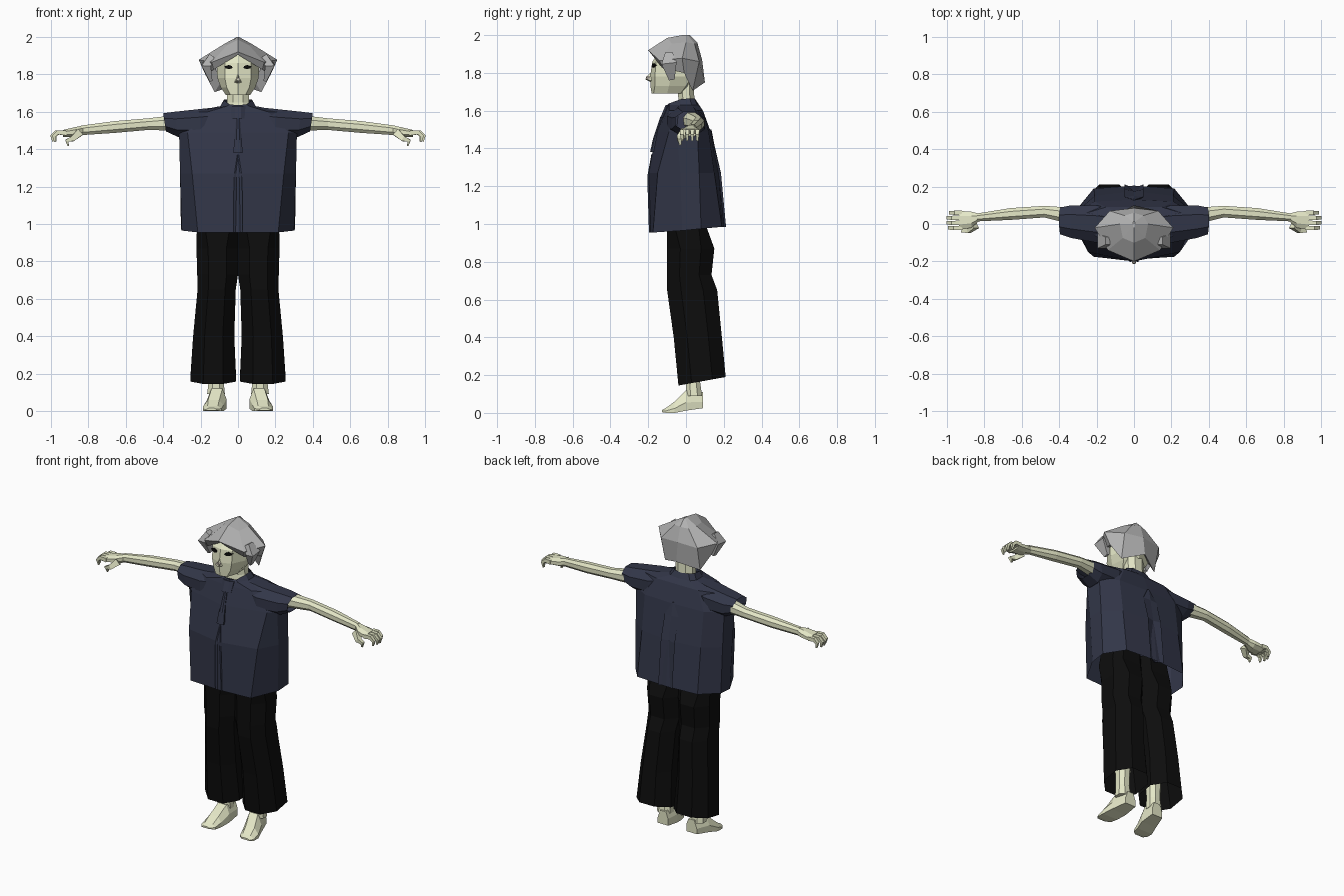
import bpy, bmesh
from mathutils import Vector


def material(name, rgb):
    m = bpy.data.materials.new(name)
    m.diffuse_color = (*rgb, 1)
    return m


SKIN = material("skin", (0.78, 0.80, 0.57))
NAVY = material("navy_cloth", (0.032, 0.037, 0.065))
BLACK = material("black_cloth", (0.004, 0.004, 0.004))
GREY = material("grey_hair", (0.45, 0.45, 0.45))
LIP = material("nose_tip", (0.55, 0.5, 0.42))


def loft(name, rings, mat, start=True, end=True, mirror=False):
    """Skin a series of equal closed rings with flat faces."""
    bm = bmesh.new()
    vs = [[bm.verts.new(p) for p in r] for r in rings]
    n = len(vs[0])
    for a, b in zip(vs, vs[1:]):
        for i in range(n):
            j = (i + 1) % n
            bm.faces.new((a[i], a[j], b[j], b[i]))
    if start:
        bm.faces.new(vs[0][::-1])
    if end:
        bm.faces.new(vs[-1])
    bmesh.ops.recalc_face_normals(bm, faces=bm.faces)
    me = bpy.data.meshes.new(name)
    bm.to_mesh(me)
    bm.free()
    me.materials.append(mat)
    ob = bpy.data.objects.new(name, me)
    bpy.context.collection.objects.link(ob)
    if mirror:
        ob.modifiers.new("mirror", "MIRROR").use_mirror_merge = False
    return ob


def sym(pts, z=None):
    """Full ring from its right half; first and last points lie on x = 0."""
    p = [(q[0], q[1], q[2] if z is None else z) for q in pts]
    return p + [(-x, y, h) for x, y, h in p[-2:0:-1]]


def octagon(a0, a1, b0, b1, c=0.28):
    u, v = (a1 - a0) * c, (b1 - b0) * c
    return [(a0 + u, b0), (a1 - u, b0), (a1, b0 + v), (a1, b1 - v),
            (a1 - u, b1), (a0 + u, b1), (a0, b1 - v), (a0, b0 + v)]


def flat(z, x0, x1, y0, y1, tilt=0, c=0.28):
    return [(x, y, z + tilt * (y - y0) / (y1 - y0)) for x, y in octagon(x0, x1, y0, y1, c)]


def upright(x, y0, y1, z0, z1, lean=0, c=0.28):
    return [(x + lean * (z - z0) / (z1 - z0), y, z) for y, z in octagon(y0, y1, z0, z1, c)]


def tube(name, pts, radii, mat):
    """Four-sided tapered tube for fingers and hair locks."""
    rings = []
    for i, p in enumerate(pts):
        d = Vector(pts[min(i + 1, len(pts) - 1)]) - Vector(pts[max(i - 1, 0)])
        s = Vector((0, 1, 0))
        s = (s - d * s.dot(d) / d.dot(d)).normalized()
        t = d.cross(s).normalized()
        ry, rt = radii[i]
        rings.append([Vector(p) + a * s * ry + b * t * rt
                      for a, b in ((1, 1), (-1, 1), (-1, -1), (1, -1))])
    return loft(name, rings, mat, mirror=True)


# Head and neck
loft("head", [
    sym([(0, -.182), (.04, -.172), (.065, -.10), (.06, -.03), (0, -.01)], 1.69),
    sym([(0, -.188), (.06, -.165), (.092, -.09), (.08, .0), (0, .03)], 1.73),
    sym([(0, -.19), (.07, -.165), (.11, -.08), (.10, .03), (0, .06)], 1.78),
    sym([(0, -.178), (.07, -.158), (.115, -.07), (.10, .03), (0, .07)], 1.86),
    sym([(0, -.12), (.05, -.10), (.07, -.05), (.06, .01), (0, .04)], 1.94)], SKIN)
loft("neck", [flat(1.58, -.075, .075, -.05, .055), flat(1.65, -.06, .06, -.04, .045),
              flat(1.76, -.06, .06, -.045, .04)], SKIN)

# Face details
loft("nose", [sym([(0, -.185, 1.75), (.02, -.18, 1.757), (0, -.178, 1.81)]),
              sym([(0, -.214, 1.765), (.006, -.212, 1.769), (0, -.212, 1.778)])], SKIN)
loft("nose_tip", [[(x, y, z) for x, z in octagon(-.012, .012, 1.762, 1.784)]
                  for y in (-.19, -.21)], LIP)
eye = [(.028, 1.834), (.045, 1.828), (.065, 1.832), (.074, 1.842), (.05, 1.85), (.034, 1.845)]
loft("eye", [[(x, y + x * .28, z) for x, z in eye] for y in (-.17, -.19)], BLACK, mirror=True)

# Hair cap with pointed fringe and two long tails at the nape
loft("hair", [
    sym([(0, -.02, 2.0), (.004, -.015, 2.0), (.005, 0, 2.0), (.004, .01, 2.0), (0, .02, 2.0)]),
    sym([(0, -.10, 1.985), (.06, -.075, 1.955), (.075, 0, 1.962), (.05, .045, 1.955), (0, .06, 1.96)]),
    sym([(0, -.20, 1.92), (.14, -.14, 1.865), (.21, -.02, 1.878), (.13, .07, 1.86), (0, .085, 1.87)]),
    sym([(0, -.182, 1.905), (.13, -.125, 1.825), (.175, -.01, 1.80), (.125, .035, 1.705), (0, .10, 1.75)]),
    sym([(0, -.15, 1.91), (.10, -.10, 1.85), (.12, -.01, 1.83), (.09, .02, 1.76), (0, .07, 1.80)])],
    GREY, end=False)
tube("side_lock", [(.14, -.09, 1.90), (.17, -.09, 1.85), (.145, -.075, 1.765)],
     [(.02, .015), (.04, .025), (.015, .008)], GREY)

# Loose shirt, open at the hem
loft("shirt_body", [
    sym([(0, -.19, .955), (.215, -.175, .955), (.30, -.02, .965), (.305, .08, .975),
         (.215, .19, .985), (0, .205, .985)]),
    sym([(0, -.20), (.245, -.15), (.31, -.03), (.31, .07), (.21, .15), (0, .175)], 1.27),
    sym([(0, -.155), (.27, -.09), (.315, -.05), (.315, .06), (.21, .12), (0, .13)], 1.49),
    sym([(0, -.11), (.16, -.09), (.25, -.04), (.25, .06), (.15, .09), (0, .09)], 1.60),
    sym([(0, -.10), (.06, -.09), (.095, -.03), (.095, .03), (.07, .06), (0, .07)], 1.63),
    sym([(0, -.095, 1.635), (.045, -.085, 1.64), (.075, -.03, 1.66), (.075, .02, 1.665),
         (.05, .045, 1.665), (0, .05, 1.66)])], NAVY, start=False, end=False)
loft("sleeve", [upright(.08, -.08, .07, 1.48, 1.628), upright(.20, -.10, .10, 1.46, 1.615),
                upright(.32, -.075, .10, 1.465, 1.60, .02),
                upright(.385, -.055, .088, 1.495, 1.592, .015)],
     NAVY, end=False, mirror=True)

# Front and back pleats, collar knot and hanging ribbon
loft("front_pleat", [
    sym([(0, -.182), (.025, -.196), (0, -.17)], .955),
    sym([(0, -.195), (.022, -.205), (0, -.17)], 1.25),
    sym([(0, -.18), (.004, -.183), (0, -.17)], 1.37)], NAVY)
loft("back_pleat", [
    sym([(0, .19), (.05, .212), (0, .18)], .985),
    sym([(0, .175), (.05, .185), (0, .15)], 1.27),
    sym([(0, .15), (.05, .145), (0, .12)], 1.42),
    sym([(0, .135), (.005, .13), (0, .11)], 1.50)], NAVY)
loft("collar_knot", [flat(1.565, -.035, .035, -.135, -.09), flat(1.63, -.04, .04, -.108, -.07)], NAVY)
loft("ribbon", [flat(1.38, -.025, .025, -.19, -.165), flat(1.45, -.02, .02, -.175, -.15),
                flat(1.57, -.01, .01, -.135, -.11)], NAVY)

# Wide trouser legs, open at the cuffs
loft("trouser_leg", [
    flat(1.08, .0, .20, -.10, .10, c=.2), flat(.98, .0, .22, -.10, .11, c=.2),
    flat(.87, .0, .222, -.10, .15), flat(.73, .0, .218, -.10, .135),
    flat(.65, .012, .216, -.10, .165), flat(.40, .02, .24, -.065, .19),
    flat(.145, .01, .255, -.04, .21, .045)], BLACK, start=True, end=False, mirror=True)

# Shins and splayed feet
loft("shin", [flat(.55, .07, .165, -.02, .09), flat(.16, .077, .157, .0, .075),
              flat(.09, .07, .165, .0, .085)], SKIN, mirror=True)
foot = [  # y, inner x, outer x, bottom z, top z
    (.09, .065, .14, .025, .11), (.0, .062, .168, .012, .12),
    (-.06, .078, .187, .0, .06), (-.105, .088, .187, .0, .027), (-.128, .115, .172, .004, .015)]
loft("foot", [[(a, y, z0), (b, y, z0), (b, y, z0 + (z1 - z0) * .4),
               (b * .75 + a * .25, y, z1), (a * .8 + b * .2, y, z1), (a, y, z0 + (z1 - z0) * .5)]
              for y, a, b, z0, z1 in foot], SKIN, mirror=True)

# Outstretched arms
loft("arm", [upright(.25, -.02, .075, 1.50, 1.59), upright(.38, .01, .09, 1.50, 1.577),
             upright(.48, .035, .097, 1.503, 1.565), upright(.66, .022, .085, 1.487, 1.55),
             upright(.84, .014, .056, 1.475, 1.526)], SKIN, mirror=True)

# Hands with curled fingers and drooping thumb
loft("palm", [upright(.83, .014, .056, 1.475, 1.526), upright(.87, -.02, .066, 1.466, 1.518),
              upright(.935, -.032, .07, 1.465, 1.503)], SKIN, mirror=True)
for i in range(4):
    y = -.021 + .027 * i
    reach = (.985, .995, .995, .98)[i]
    tube(f"finger_{i + 1}", [(.92, y, 1.487), (reach - .022, y, 1.49), (reach, y, 1.47), (reach - .006, y, 1.44)],
         [(.012, .013), (.011, .011), (.009, .009), (.005, .004)], SKIN)
tube("thumb", [(.85, -.005, 1.487), (.885, -.035, 1.455), (.915, -.035, 1.445), (.908, -.03, 1.418)],
     [(.02, .02), (.014, .014), (.01, .01), (.005, .004)], SKIN)
